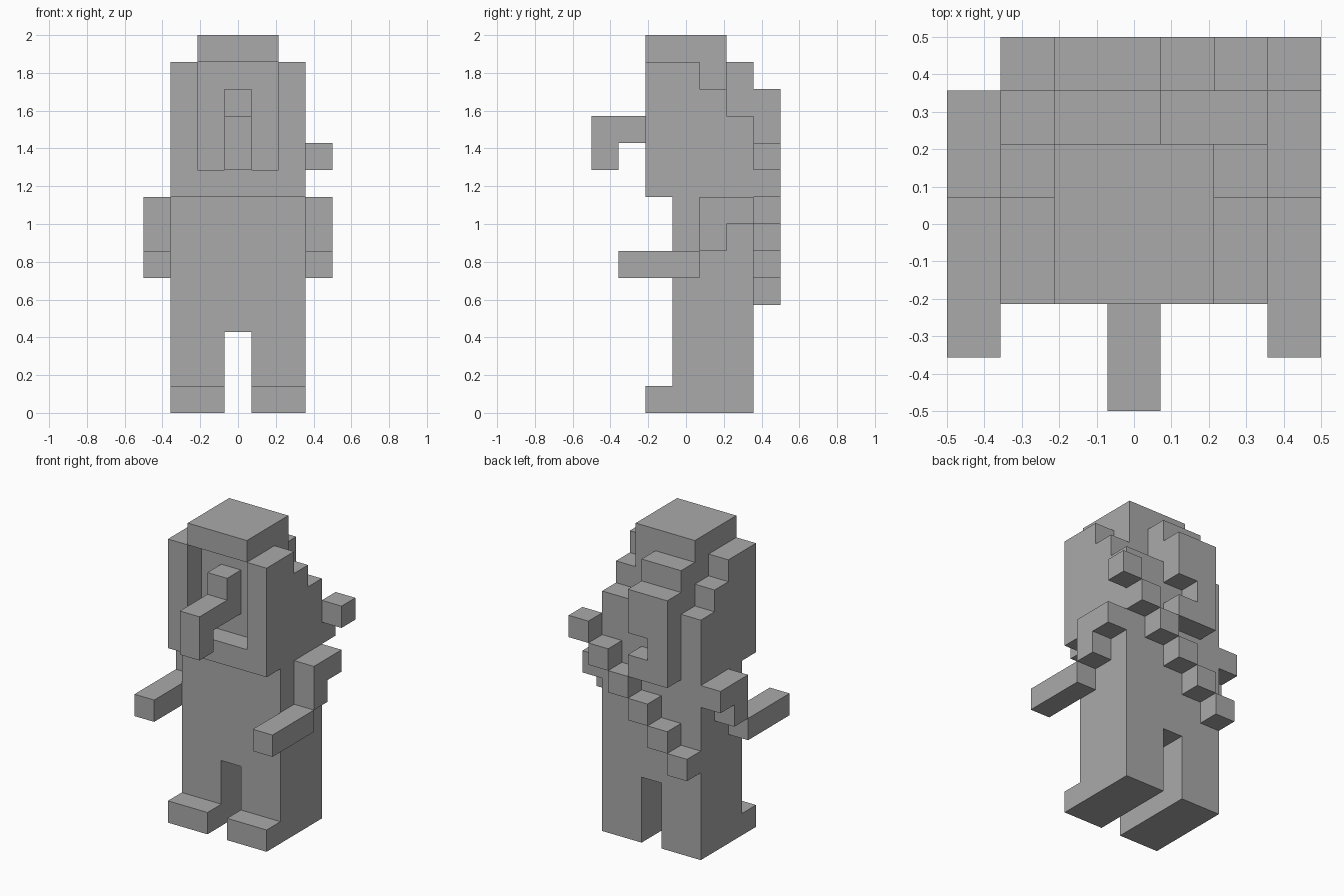
import bpy, bmesh, math
from mathutils import Vector

cube = bpy.data.objects.get("Cube")
if cube:
    bpy.data.objects.remove(cube, do_unlink=True)

CELL = 1 / 7          # size of one block
MID = 3.5             # half the width and depth in blocks

grey = bpy.data.materials.new("plain_grey")
grey.use_nodes = True
grey.diffuse_color = (0.4, 0.4, 0.4, 1)
for node in grey.node_tree.nodes:
    if node.type == 'BSDF_PRINCIPLED':
        node.inputs["Base Color"].default_value = (0.4, 0.4, 0.4, 1)


def block(x, y, z):
    """Cells filled by a box; each range is (first, last), or one index."""
    spans = [(s, s) if isinstance(s, int) else s for s in (x, y, z)]
    rx, ry, rz = [range(a, b + 1) for a, b in spans]
    return {(i, j, k) for i in rx for j in ry for k in rz}


def mirrored(cells):
    return {(6 - i, j, k) for i, j, k in cells}


parts = {}

# Legs, boots and arms, built on the right and mirrored to the left
right = {
    "leg": block((1, 2), (3, 5), (1, 2)),
    "boot": block((1, 2), (2, 5), 0),
    "upper_arm": block(0, (4, 5), 7) | block(0, 4, 6),
    "forearm": block(0, (1, 3), 5),
    "head_side": block(1, (2, 3), (8, 12)) | block(1, 4, (8, 11)) | block(1, 5, (8, 10)),
}
for name, cells in right.items():
    parts["right_" + name] = cells
    parts["left_" + name] = mirrored(cells)

# Torso, recessed face, chin and cap
parts["torso"] = block((1, 5), (3, 5), (3, 7))
parts["chin"] = block((2, 4), (2, 5), 8)
parts["head_core"] = block((2, 4), (3, 4), (9, 12)) | block(4, 5, (9, 10))
parts["cap"] = block((2, 4), (2, 4), 13)

# Long bent nose
parts["nose"] = block(3, 2, (10, 11)) | block(3, (0, 1), 10) | block(3, 0, 9)

# Hair at the back, with a notch
parts["back_hair"] = (block((2, 3), 5, (9, 12)) | block((2, 3), 6, (8, 11))) - block(3, 6, 9)

# Stepped diagonal rod across the back
parts["back_rod"] = {(n, 6, n + 3) for n in range(1, 7)}

solid = set().union(*parts.values())


def build(name, cells):
    """Make the outer skin of the cells as one flat-faced object."""
    bm = bmesh.new()
    for cell in cells:
        for axis in range(3):
            for sign in (-1, 1):
                near = list(cell)
                near[axis] += sign
                if tuple(near) in solid:
                    continue
                u, v = (axis + 1) % 3, (axis + 2) % 3
                corners = []
                for a, b in ((-1, -1), (1, -1), (1, 1), (-1, 1)):
                    p = Vector(cell) + Vector((0.5, 0.5, 0.5))
                    p[axis] += sign / 2
                    p[u] += a / 2
                    p[v] += b / 2
                    corners.append(bm.verts.new((p - Vector((MID, MID, 0))) * CELL))
                bm.faces.new(corners if sign > 0 else corners[::-1])
    bmesh.ops.remove_doubles(bm, verts=bm.verts[:], dist=CELL / 100)
    bmesh.ops.dissolve_limit(bm, angle_limit=math.radians(1),
                             verts=bm.verts[:], edges=bm.edges[:])
    mesh = bpy.data.meshes.new(name)
    bm.to_mesh(mesh)
    bm.free()
    mesh.materials.append(grey)
    bpy.context.scene.collection.objects.link(bpy.data.objects.new(name, mesh))


for name, cells in parts.items():
    build(name, cells)
